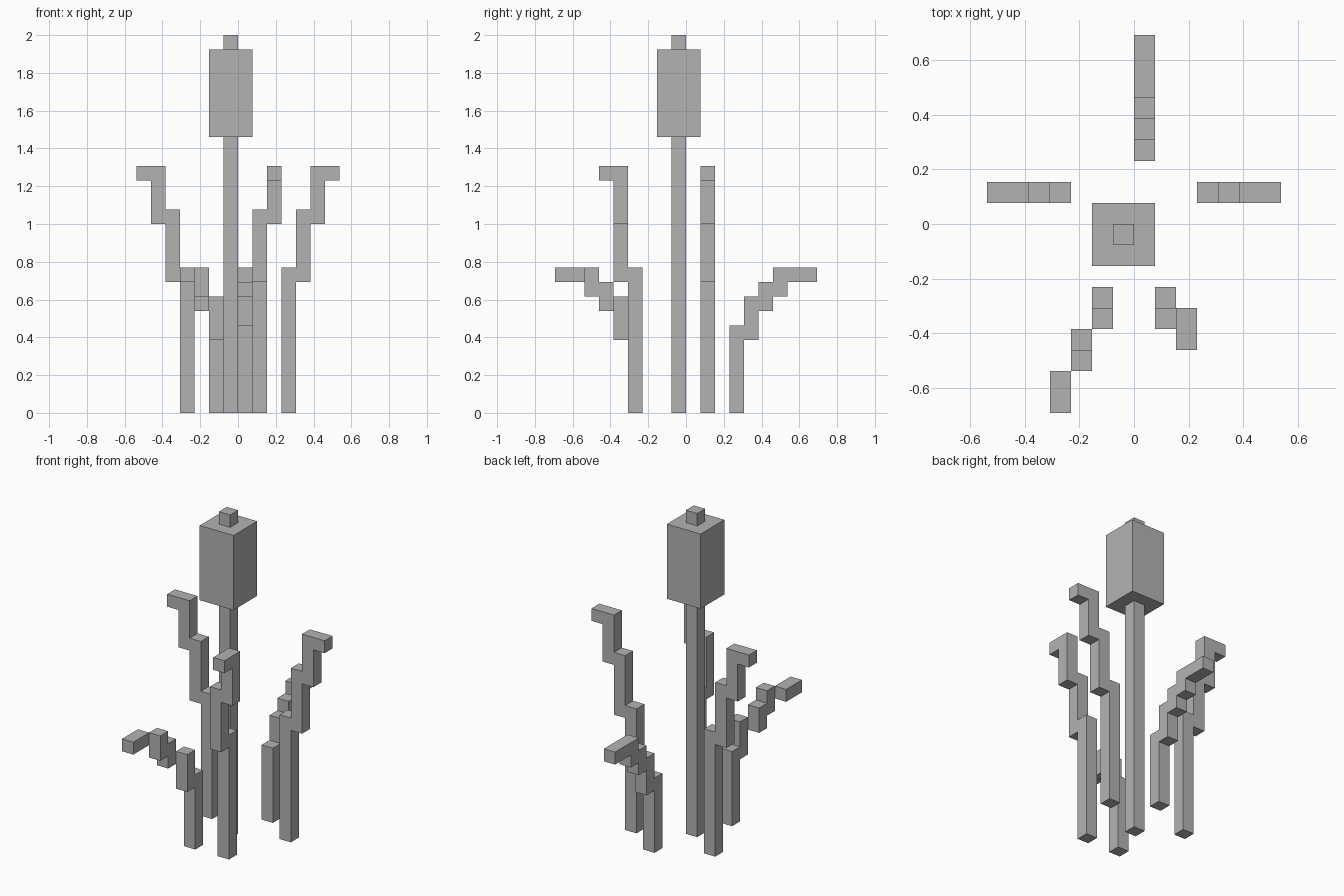
import bpy
import bmesh
from mathutils import Vector

cube = bpy.data.objects.get("Cube")
if cube:
    bpy.data.objects.remove(cube, do_unlink=True)

UNIT = 2 / 26  # edge of one block

grey = bpy.data.materials.new("plain grey")
grey.use_nodes = True
colour = (0.45, 0.45, 0.45, 1)
grey.diffuse_color = colour
grey.node_tree.nodes["Principled BSDF"].inputs["Base Color"].default_value = colour


def blocks(name, boxes):
    """One object from boxes, each given as two opposite corners in block units."""
    bm = bmesh.new()
    for low, high in boxes:
        low, high = Vector(low), Vector(high)
        size, centre = high - low, (low + high) / 2
        for v in bmesh.ops.create_cube(bm, size=1)["verts"]:
            v.co = (v.co * size + centre) * UNIT
    mesh = bpy.data.meshes.new(name)
    bm.to_mesh(mesh)
    bm.free()
    mesh.materials.append(grey)
    obj = bpy.data.objects.new(name, mesh)
    bpy.context.collection.objects.link(obj)
    return obj


def leaf(name, steps):
    """Stepped leaf: each step is x, y, bottom, top and optional depth."""
    boxes = []
    for x, y, bottom, top, *depth in steps:
        d = depth[0] if depth else 1
        boxes.append(((x, y, bottom), (x + 1, y + d, top)))
    return blocks(name, boxes)


# Central stalk with its flower head
blocks("stem", [((-1, -1, 0), (0, 0, 19))])
blocks("flower_head", [((-2, -2, 19), (1, 1, 25))])
blocks("flower_tip", [((-1, -1, 25), (0, 0, 26))])

# Tall leaves bending out to both sides
TALL = [(0, 10), (9, 14), (13, 17), (16, 17)]
leaf("left_leaf", [(3 + i, 1, *z) for i, z in enumerate(TALL)])
leaf("right_leaf", [(-4 - i, 1, *z) for i, z in enumerate(TALL)])

# Tall leaf twisting forward
leaf("front_left_leaf", [(x, y, *z) for (x, y), z in
                         zip([(1, -4), (1, -5), (2, -5), (2, -6)], TALL)])

# Short drooping leaves, one straight back and one twisting forward
SHORT = [(0, 6), (5, 8), (7, 9), (8, 10)]
leaf("back_leaf", [(0, 3 + i, *z) for i, z in enumerate(SHORT)]
     + [(0, 7, 9, 10, 2)])
leaf("front_right_leaf", [(-2 - i // 2, -4 - i, *z) for i, z in enumerate(SHORT)]
     + [(-4, -9, 9, 10, 2)])
